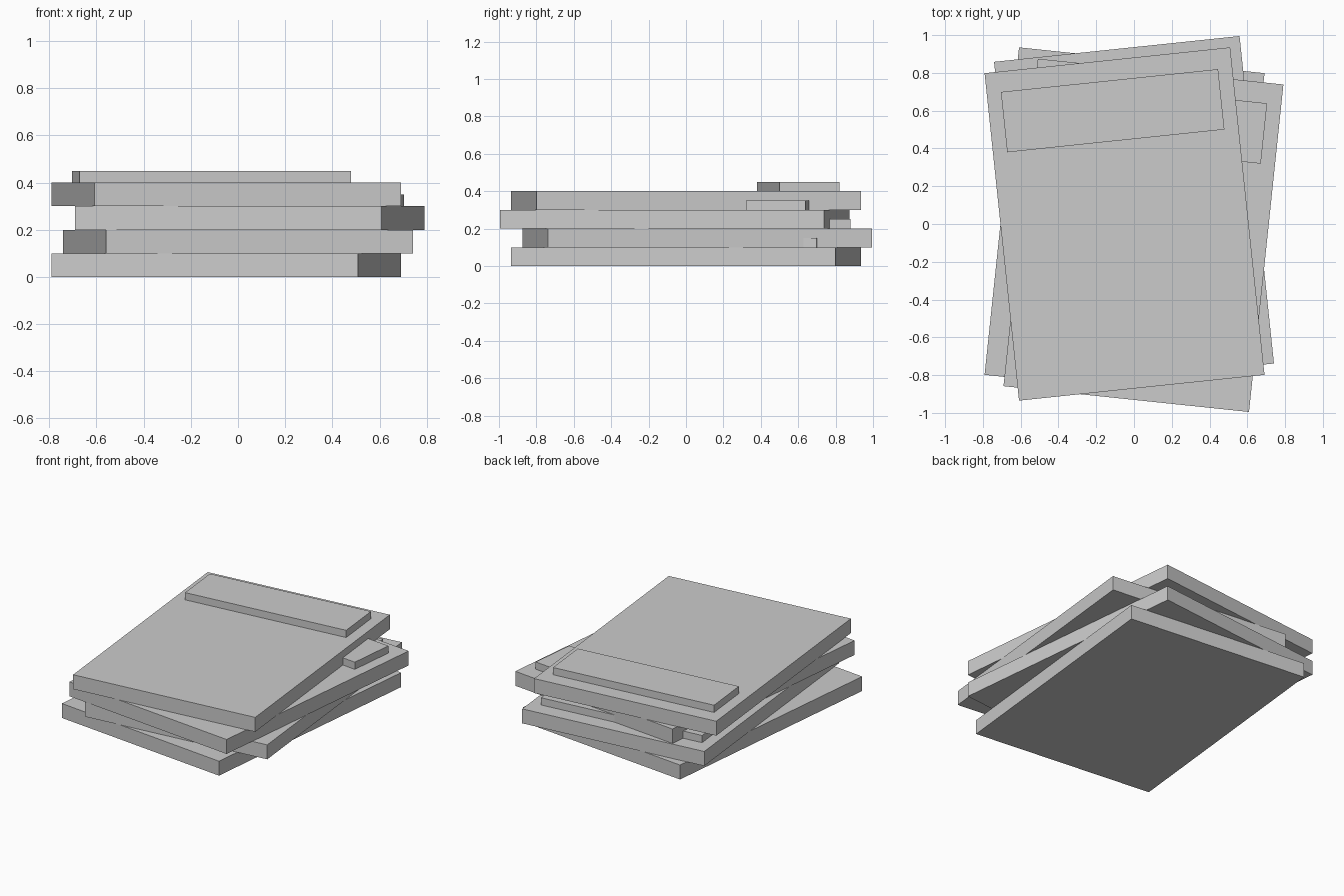
import bpy
import bmesh
from math import radians
from mathutils import Matrix, Vector

cube = bpy.data.objects.get("Cube")
if cube:
    bpy.data.objects.remove(cube, do_unlink=True)

# One plain grey for the whole stack
grey = bpy.data.materials.new("plain_grey")
grey.use_nodes = True
colour = (0.6, 0.6, 0.6, 1)
grey.diffuse_color = colour
grey.node_tree.nodes["Principled BSDF"].inputs["Base Color"].default_value = colour

SLAB = Vector((1.307, 1.743, 0.1))
PLATE = Vector((1.156, 0.321, 0.05))
PLATE_Y = 0.603


def add_box(name, size, placement):
    """Box with its base on the placement's origin."""
    mesh = bpy.data.meshes.new(name)
    bm = bmesh.new()
    bmesh.ops.create_cube(bm, size=1)
    bmesh.ops.translate(bm, verts=bm.verts, vec=(0, 0, 0.5))
    bmesh.ops.scale(bm, verts=bm.verts, vec=size)
    bm.to_mesh(mesh)
    bm.free()
    mesh.materials.append(grey)
    obj = bpy.data.objects.new(name, mesh)
    obj.matrix_world = placement
    bpy.context.collection.objects.link(obj)


# Four slabs twisted alternately, each with a raised plate near its back edge
layers = [("bottom", -0.05, 0, -6), ("lower", 0, 0.06, 6),
          ("upper", 0.05, -0.06, -6), ("top", -0.05, 0, 6)]
for level, (label, x, y, angle) in enumerate(layers):
    place = (Matrix.Translation((x, y, level * SLAB.z))
             @ Matrix.Rotation(radians(angle), 4, "Z"))
    add_box(label + "_slab", SLAB, place)
    add_box(label + "_plate", PLATE,
            place @ Matrix.Translation((0, PLATE_Y, SLAB.z)))
